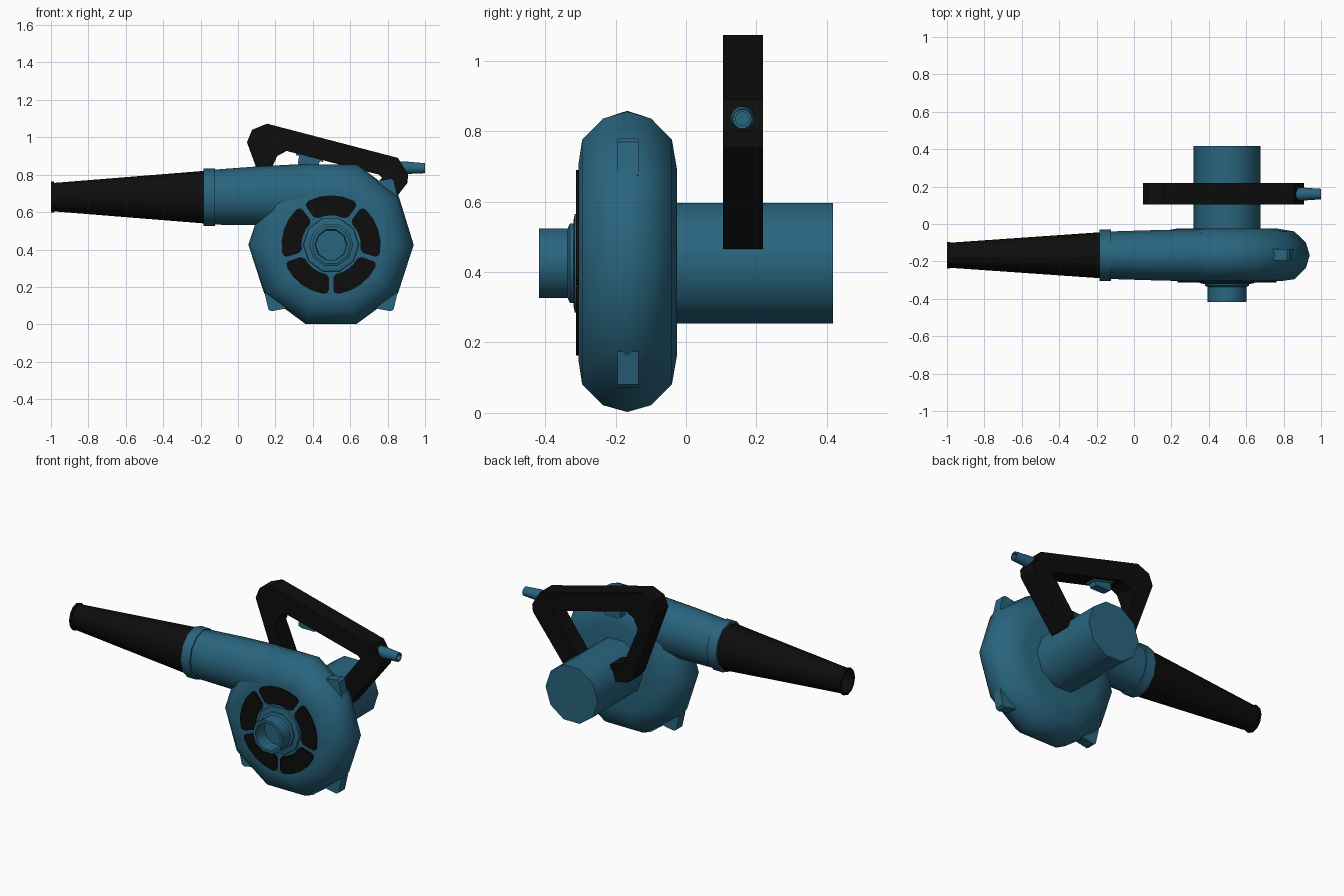
import bpy, bmesh
from math import sin, cos, pi, radians

if "Cube" in bpy.data.objects:
    bpy.data.objects.remove(bpy.data.objects["Cube"])


def material(name, rgb):
    m = bpy.data.materials.new(name)
    m.diffuse_color = (*rgb, 1)
    m.use_nodes = True
    m.node_tree.nodes["Principled BSDF"].inputs["Base Color"].default_value = m.diffuse_color
    return m


TEAL = material("teal_plastic", (0.022, 0.13, 0.21))
BLACK = material("black_plastic", (0.004, 0.004, 0.004))
CX, CZ, MID = 0.4975, 0.425, -0.167    # fan axis and middle plane of the housing


def make(name, verts, faces, mat, angle=40):
    me = bpy.data.meshes.new(name)
    me.from_pydata(verts, [], faces)
    bm = bmesh.new()
    bm.from_mesh(me)
    bmesh.ops.recalc_face_normals(bm, faces=bm.faces)
    bm.to_mesh(me)
    bm.free()
    me.shade_smooth()
    me.set_sharp_from_angle(angle=radians(angle))
    me.materials.append(mat)
    ob = bpy.data.objects.new(name, me)
    bpy.context.collection.objects.link(ob)
    return ob


def loft(name, axis, sections, mat, sides=10, grow=None):
    """Skin rings (position, centre a, centre z, radius a, radius z) along x or y."""
    verts, faces = [], []
    for p, ca, cz, ra, rz in sections:
        for i in range(sides):
            g = grow[i] if grow else 1
            t = 2 * pi * i / sides
            a, z = ca + g * ra * cos(t), cz + g * rz * sin(t)
            verts.append((p, a, z) if axis == "x" else (a, p, z))
    for s in range(len(sections) - 1):
        for i in range(sides):
            j = (i + 1) % sides
            faces.append((s * sides + i, s * sides + j,
                          (s + 1) * sides + j, (s + 1) * sides + i))
    faces.append(tuple(range(sides)))
    faces.append(tuple(range(len(verts) - sides, len(verts))))
    return make(name, verts, faces, mat)


def prism(name, pts, y0, y1, mat):
    """Extrude an x-z outline from y0 to y1."""
    n = len(pts)
    verts = [(x, y, z) for y in (y0, y1) for x, z in pts]
    faces = [tuple(range(n)), tuple(range(n, 2 * n))]
    faces += [(i, (i + 1) % n, n + (i + 1) % n, n + i) for i in range(n)]
    return make(name, verts, faces, mat, 25)


def turned(name, profile, mat, grow=None):
    return loft(name, "y", [(y, CX, CZ, r, r) for y, r in profile], mat, 10, grow)


# Fan housing, slightly wider at the top like a scroll
turned("fan_housing",
       [(-0.306, 0.285), (-0.295, 0.36), (-0.235, 0.422), (MID, 0.442),
        (-0.1, 0.422), (-0.04, 0.36), (-0.025, 0.27)], TEAL,
       [1, 1.01, 1.025, 1.025, 1, 1, 1, 1.005, 1.005, 1])

# Outlet duct and collar
loft("outlet_duct", "x",
     [(-0.13, MID, 0.68, 0.127, 0.147), (0.1, MID, 0.687, 0.134, 0.157),
      (0.36, MID, 0.69, 0.139, 0.168), (0.5, MID, 0.68, 0.135, 0.16)], TEAL, 12)
loft("outlet_collar", "x",
     [(-0.185, MID, 0.679, 0.126, 0.143), (-0.185, MID, 0.679, 0.137, 0.154),
      (-0.122, MID, 0.679, 0.137, 0.154), (-0.122, MID, 0.679, 0.126, 0.143)], TEAL, 12)

# Hollow tapered nozzle with a small lip
loft("nozzle", "x",
     [(x, MID, 0.68, ry, rz) for x, ry, rz in
      [(-0.15, 0.125, 0.143), (-0.985, 0.067, 0.076), (-0.985, 0.072, 0.083),
       (-1, 0.072, 0.083), (-1, 0.06, 0.069), (-0.2, 0.108, 0.125)]], BLACK, 12)

# Motor barrel
turned("motor_barrel", [(-0.05, 0.18), (0.418, 0.18)], TEAL)

# Intake hub: stepped flange and open tube
turned("hub_flange", [(-0.3, 0.15), (-0.316, 0.147), (-0.32, 0.125), (-0.32, 0.1)], TEAL)
turned("intake_tube", [(-0.3, 0.118), (-0.33, 0.118), (-0.336, 0.104), (-0.418, 0.104),
                       (-0.418, 0.086), (-0.335, 0.082)], TEAL)

# Five dark intake vents with clipped corners
for k in range(5):
    mid = pi / 2 + k * 2 * pi / 5

    def polar(r, a):
        return (CX + r * cos(mid + a), CZ + r * sin(mid + a))

    def edge(r):
        return pi / 5 - 0.012 / r

    outer = edge(0.265) - 0.11
    inner = edge(0.16) - 0.1
    pts = [polar(0.265, -outer + 2 * outer * i / 4) for i in range(5)]
    pts += [polar(0.257, edge(0.257) - 0.03), polar(0.24, edge(0.24)),
            polar(0.175, edge(0.175))]
    pts += [polar(0.158, inner - 2 * inner * i / 4) for i in range(5)]
    pts += [polar(0.175, -edge(0.175)), polar(0.24, -edge(0.24)),
            polar(0.257, -edge(0.257) + 0.03)]
    prism(f"intake_vent_{k + 1}", pts, -0.3, -0.313, BLACK)

# Mounting lugs on three corners of the housing
lug = [(0.2, 0.2), (0.24, 0.34), (0.265, 0.345), (0.32, 0.355), (0.335, 0.345),
       (0.357, 0.25)]
for name, sx, sz in (("lug_lower_left", -1, -1), ("lug_lower_right", 1, -1),
                     ("lug_upper_right", 1, 1)):
    prism(name, [(CX + sx * x, CZ + sz * z) for x, z in lug], -0.195, -0.135, TEAL)

# Loop handle whose two legs run into the motor barrel
prism("handle",
      [(0.37, 0.465), (0.25, 0.485), (0.21, 0.53), (0.048, 0.973), (0.075, 1.04),
       (0.155, 1.073), (0.855, 0.89), (0.91, 0.80), (0.905, 0.755), (0.68, 0.465),
       (0.59, 0.54), (0.77, 0.785), (0.755, 0.80), (0.26, 0.927), (0.21, 0.9),
       (0.18, 0.835), (0.28, 0.595), (0.37, 0.57)], 0.105, 0.218, BLACK)

# Trigger under the grip, with its guide plate
prism("trigger", [(0.33, 0.92), (0.32, 0.86), (0.345, 0.85), (0.43, 0.85),
                  (0.445, 0.89)], 0.137, 0.187, TEAL)
prism("trigger_plate", [(0.31, 0.93), (0.31, 0.905), (0.455, 0.868), (0.455, 0.9)],
      0.13, 0.194, TEAL)

# Hollow cable sleeve at the rear of the handle
loft("cable_sleeve", "x",
     [(0.86, 0.16, 0.837, 0.035, 0.035), (0.9, 0.16, 0.837, 0.035, 0.035),
      (1.0, 0.16, 0.835, 0.028, 0.028), (1.0, 0.16, 0.835, 0.02, 0.02),
      (0.92, 0.16, 0.835, 0.02, 0.02)], TEAL)
